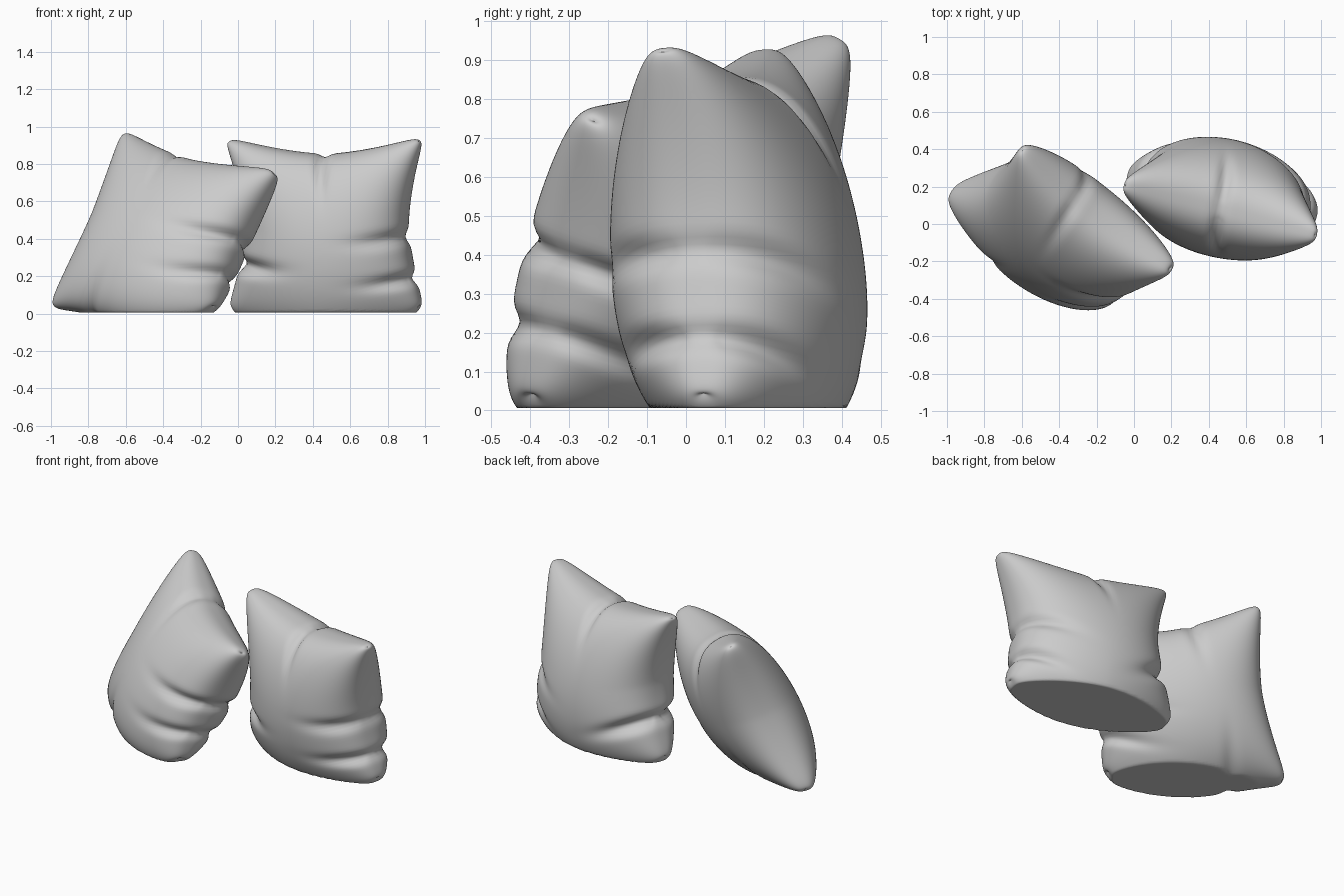
import bpy, bmesh, math
from mathutils import Vector
from math import exp, sin, cos, pi

if "Cube" in bpy.data.objects:
    bpy.data.objects.remove(bpy.data.objects["Cube"])

N = 80          # grid resolution per pillow face
FLOOR = 0.006   # resting height


def edge_profile(t):
    return 1 - abs(t) ** 1.6


def pillow(name, corners, pinch, skew, front, back, creases):
    """corners: TL, TR, BL, BR; pinch: left, right, bottom, top (negative bulges out);
    creases: (edge, position, width, depth, reach)."""
    tl, tr, bl, br = [Vector(c) for c in corners]
    U = (tr - tl + br - bl).normalized()
    V = (tl - bl + tr - br).normalized()
    normal = U.cross(V).normalized()          # points to the front
    left, right, bottom, top = pinch
    bm = bmesh.new()

    def point(i, j, side):
        a, b = (i / N - .5) * pi, (j / N - .5) * pi
        u, v = sin(a), sin(b)
        s, t = (u + 1) / 2, (v + 1) / 2
        p = (tl * (1 - s) + tr * s) * t + (bl * (1 - s) + br * s) * (1 - t)
        # Seam edges curve in between the corners
        p += U * edge_profile(v) * (left * (1 - s) ** 1.5 - right * s ** 1.5)
        p += V * edge_profile(u) * (bottom * (1 - t) ** 1.5 * (1 + skew * u) - top * t ** 1.5)
        # Blunt corner tips
        p -= (U * u + V * v) * 0.035 * abs(u * v) ** 14
        # Stuffing, fuller towards the bottom
        h = max(0, cos(a) * cos(b)) ** 0.8 * (1 - 0.14 * v)
        h *= front if side > 0 else back
        # Gathered folds running in from the seams
        for edge, pos, width, depth, reach in creases:
            along, dist, inward = {
                'L': (v, 1 + u, U), 'R': (v, 1 - u, -U),
                'B': (u, 1 + v, V), 'T': (u, 1 - v, -V)}[edge]
            q = (along - pos - 0.15 * dist * side) / width
            f = exp(-q * q) * exp(-(dist / reach) ** 2)
            p += inward * depth * 0.6 * f
            h -= depth * f * min(1, h / 0.08)
        n = normal.copy()
        n.z *= 0.25 + 0.75 * t                # lower part sags sideways
        p += n * side * max(h, 0)
        p.z = max(p.z, FLOOR)                 # flattened where it rests
        return p

    for side in (1, -1):
        g = [[bm.verts.new(point(i, j, side)) for j in range(N + 1)] for i in range(N + 1)]
        for i in range(N):
            for j in range(N):
                q = [g[i][j], g[i + 1][j], g[i + 1][j + 1], g[i][j + 1]]
                bm.faces.new(q if side > 0 else q[::-1])
    rim = [v for v in bm.verts if v.is_boundary]
    bmesh.ops.remove_doubles(bm, verts=rim, dist=1e-5)
    for f in bm.faces:
        f.smooth = True
    me = bpy.data.meshes.new(name)
    bm.to_mesh(me)
    bm.free()
    ob = bpy.data.objects.new(name, me)
    bpy.context.collection.objects.link(ob)
    return ob


# Upright pillow on the right
pillow("right_pillow",
       [(-0.08, .21, .95), (1.0, -.07, .955), (-0.06, .27, .01), (1.0, .04, .01)],
       (.12, .10, -.14, .10), 0, .30, .325,
       [('R', -.15, .08, .03, .45), ('R', -.62, .07, .035, .4),
        ('L', -.45, .08, .05, .45), ('T', 0, .06, .03, .4)])

# Leaning pillow on the left, one corner tipped up
pillow("left_pillow",
       [(-0.61, .42, .985), (0.23, -.25, .77), (-1.01, .18, .02), (-0.12, -.42, .01)],
       (.08, .04, -.08, .08), 1.1, .30, .31,
       [('R', -.02, .08, .035, .5), ('R', -.5, .08, .03, .45),
        ('T', -.2, .07, .02, .4), ('B', -.35, .08, .02, .4)])
